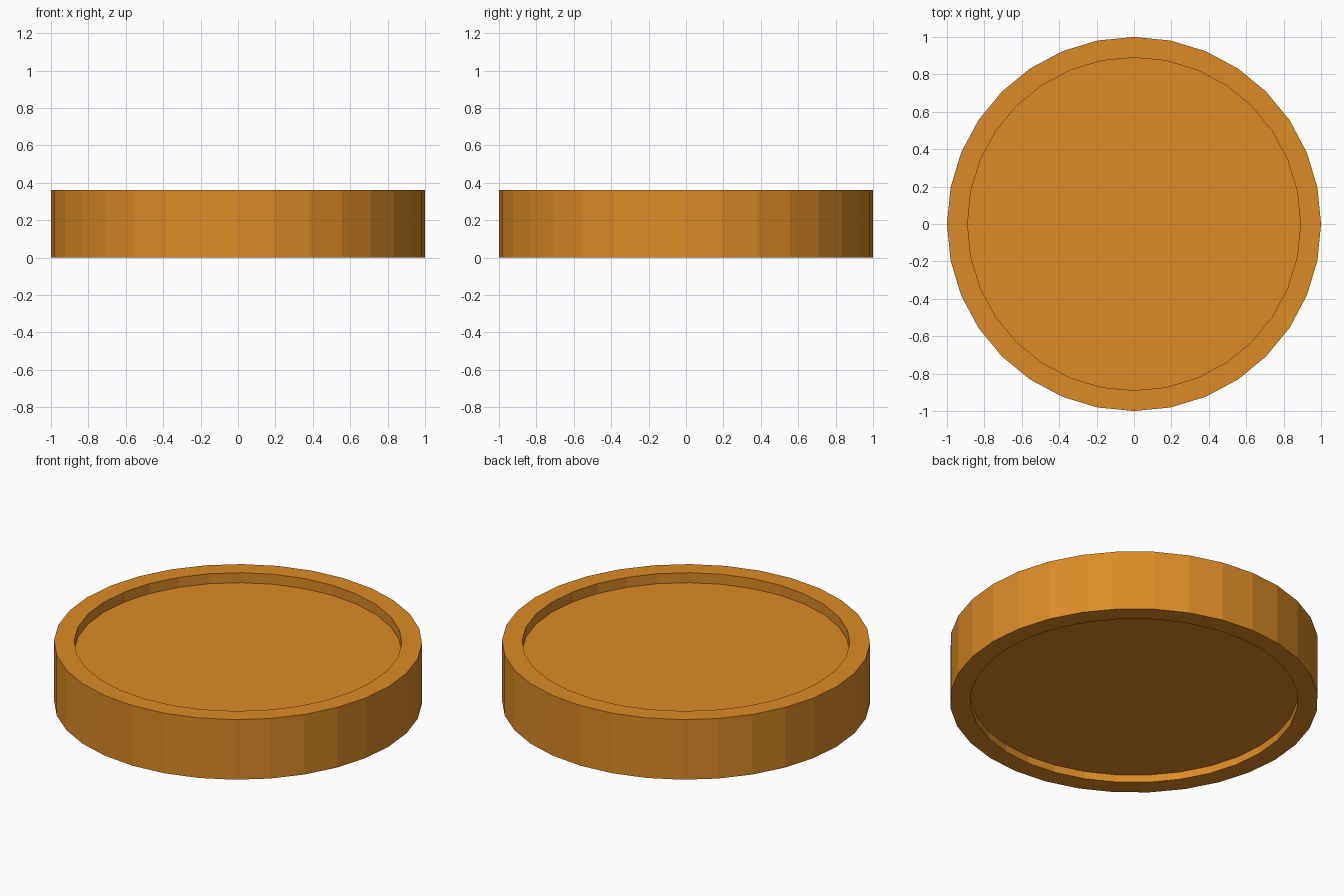
import bpy, bmesh
from math import cos, sin, tau

if "Cube" in bpy.data.objects:
    bpy.data.objects.remove(bpy.data.objects["Cube"])

SIDES = 32
# Half cross-section (radius, height) from lower recess floor round to upper recess floor
PROFILE = [(0.89, 0.045), (0.89, 0), (1, 0), (1, 0.36), (0.89, 0.36), (0.89, 0.30)]

bm = bmesh.new()
rings = [[bm.verts.new((r * cos(tau * i / SIDES), r * sin(tau * i / SIDES), z))
          for i in range(SIDES)] for r, z in PROFILE]

# Rim walls
for a, b in zip(rings, rings[1:]):
    for i in range(SIDES):
        j = (i + 1) % SIDES
        bm.faces.new((a[i], a[j], b[j], b[i]))

# Recessed floors, bottom and top
bm.faces.new(rings[0][::-1])
bm.faces.new(rings[-1])
bmesh.ops.recalc_face_normals(bm, faces=bm.faces)

mesh = bpy.data.meshes.new("recessed_disc")
bm.to_mesh(mesh)
bm.free()
disc = bpy.data.objects.new("recessed_disc", mesh)
bpy.context.collection.objects.link(disc)

# Orange finish
mat = bpy.data.materials.new("orange")
mat.diffuse_color = (0.72, 0.26, 0.02, 1)
mat.use_nodes = True
mat.node_tree.nodes["Principled BSDF"].inputs["Base Color"].default_value = mat.diffuse_color
mesh.materials.append(mat)
